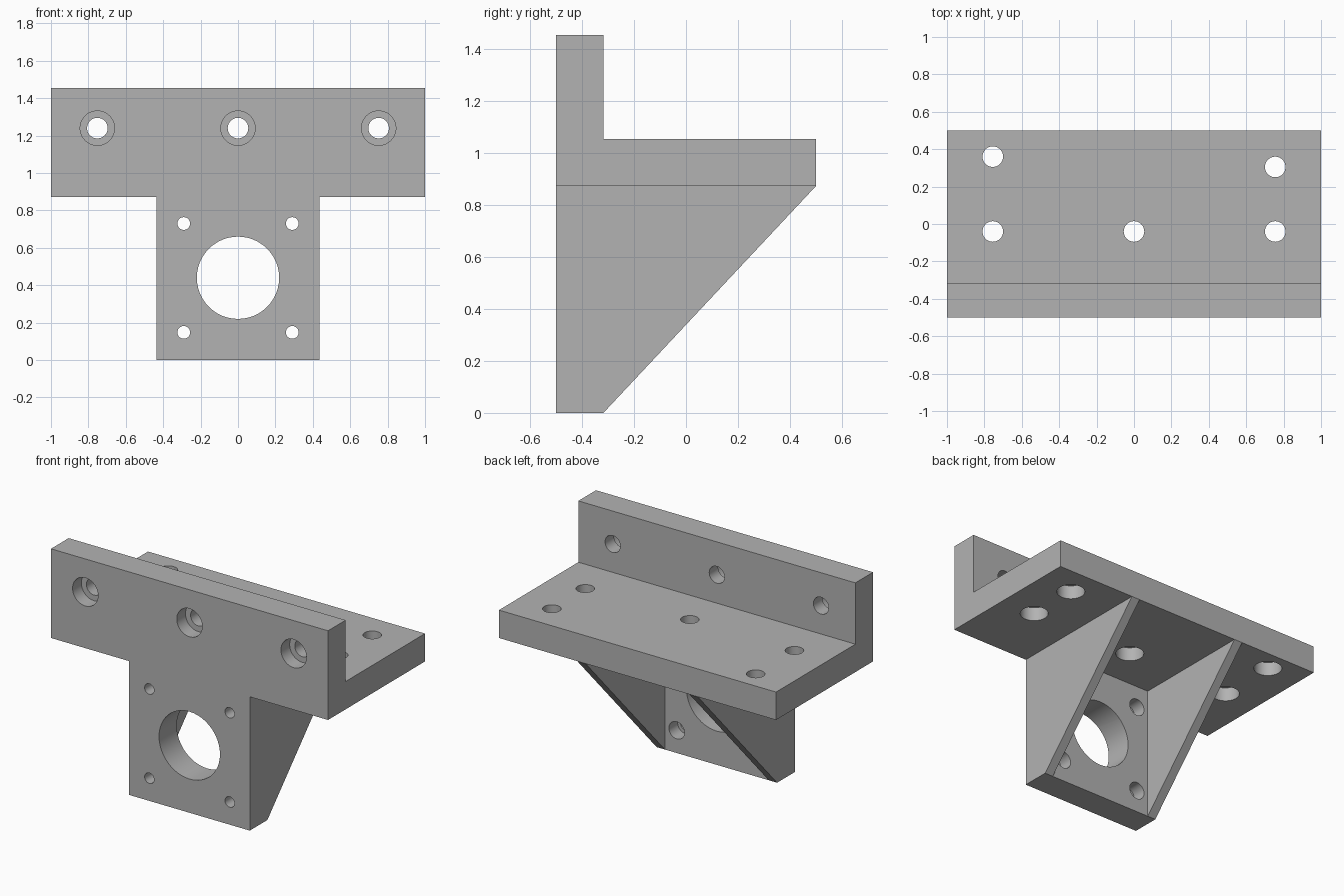
import bpy
import bmesh
from math import radians
from mathutils import Matrix, Vector

default = bpy.data.objects.get("Cube")
if default:
    bpy.data.objects.remove(default, do_unlink=True)

grey = bpy.data.materials.new("plain grey")
grey.use_nodes = True
grey.diffuse_color = (0.45, 0.45, 0.45, 1)
grey.node_tree.nodes["Principled BSDF"].inputs["Base Color"].default_value = grey.diffuse_color

# Main dimensions
FRONT, INNER, BACK = -0.5, -0.318, 0.5
SHELF, SHELF_TOP, TOP = 0.873, 1.055, 1.455
HALF, RIB = 0.435, 0.06


def add_object(name, bm):
    bmesh.ops.recalc_face_normals(bm, faces=bm.faces)
    mesh = bpy.data.meshes.new(name)
    bm.to_mesh(mesh)
    bm.free()
    mesh.materials.append(grey)
    obj = bpy.data.objects.new(name, mesh)
    bpy.context.collection.objects.link(obj)
    return obj


def prism(name, profile, x0, x1):
    """Extrude a (y, z) profile from x0 to x1."""
    bm = bmesh.new()
    face = bm.faces.new([bm.verts.new((x0, y, z)) for y, z in profile])
    out = bmesh.ops.extrude_face_region(bm, geom=[face])
    moved = [v for v in out["geom"] if isinstance(v, bmesh.types.BMVert)]
    bmesh.ops.translate(bm, verts=moved, vec=(x1 - x0, 0, 0))
    return add_object(name, bm)


def combine(target, tool, operation):
    """Apply a boolean and discard the tool object."""
    tool.hide_render = True
    mod = target.modifiers.new("combine", "BOOLEAN")
    mod.operation, mod.solver, mod.object = operation, "EXACT", tool
    graph = bpy.context.evaluated_depsgraph_get()
    result = bpy.data.meshes.new_from_object(target.evaluated_get(graph))
    target.modifiers.clear()
    target.data = result
    bpy.data.objects.remove(tool, do_unlink=True)


def drill(target, start, end, radius):
    """Cut a round hole between two points."""
    start, end = Vector(start), Vector(end)
    axis = end - start
    turn = axis.to_track_quat("Z", "Y").to_matrix().to_4x4()
    bm = bmesh.new()
    bmesh.ops.create_cone(bm, cap_ends=True, segments=48, radius1=radius,
                          radius2=radius, depth=axis.length,
                          matrix=Matrix.Translation((start + end) / 2) @ turn)
    combine(target, add_object("hole_cutter", bm), "DIFFERENCE")


# Wide L-shaped bracket: upright rail and shelf
bracket = prism("mounting_bracket",
                [(FRONT, SHELF), (BACK, SHELF), (BACK, SHELF_TOP),
                 (INNER, SHELF_TOP), (INNER, TOP), (FRONT, TOP)], -1, 1)

# Lower face plate, reaching up into the bracket
plate = prism("face_plate", [(FRONT, 0), (INNER, 0), (INNER, 0.95), (FRONT, 0.95)],
              -HALF, HALF)
combine(bracket, plate, "UNION")

# Triangular side ribs
for x0 in (-HALF, HALF - RIB):
    rib = prism("side_rib", [(FRONT, 0), (INNER, 0), (BACK, SHELF), (FRONT, SHELF)],
                x0, x0 + RIB)
    combine(bracket, rib, "UNION")

# Rail holes, counterbored from the front
for x in (-0.752, 0, 0.752):
    drill(bracket, (x, -0.6, 1.24), (x, -0.2, 1.24), 0.055)
    drill(bracket, (x, -0.6, 1.24), (x, FRONT + 0.09, 1.24), 0.092)

# Shelf holes, counterbored from below
for x, y in ((-0.755, 0.36), (0.755, 0.305), (-0.755, -0.04), (0, -0.04), (0.755, -0.04)):
    drill(bracket, (x, y, 0.8), (x, y, 1.15), 0.055)
    drill(bracket, (x, y, 0.8), (x, y, SHELF + 0.09), 0.085)

# Large central bore and corner screw holes, counterbored from the back
drill(bracket, (0, -0.6, 0.44), (0, -0.2, 0.44), 0.22)
for x in (-0.29, 0.29):
    for z in (0.148, 0.73):
        drill(bracket, (x, -0.6, z), (x, -0.2, z), 0.034)
        drill(bracket, (x, INNER - 0.09, z), (x, -0.2, z), 0.056)

# Smooth bores with crisp edges
bpy.ops.object.select_all(action="DESELECT")
bracket.select_set(True)
bpy.context.view_layer.objects.active = bracket
bpy.ops.object.shade_smooth_by_angle(angle=radians(30))
